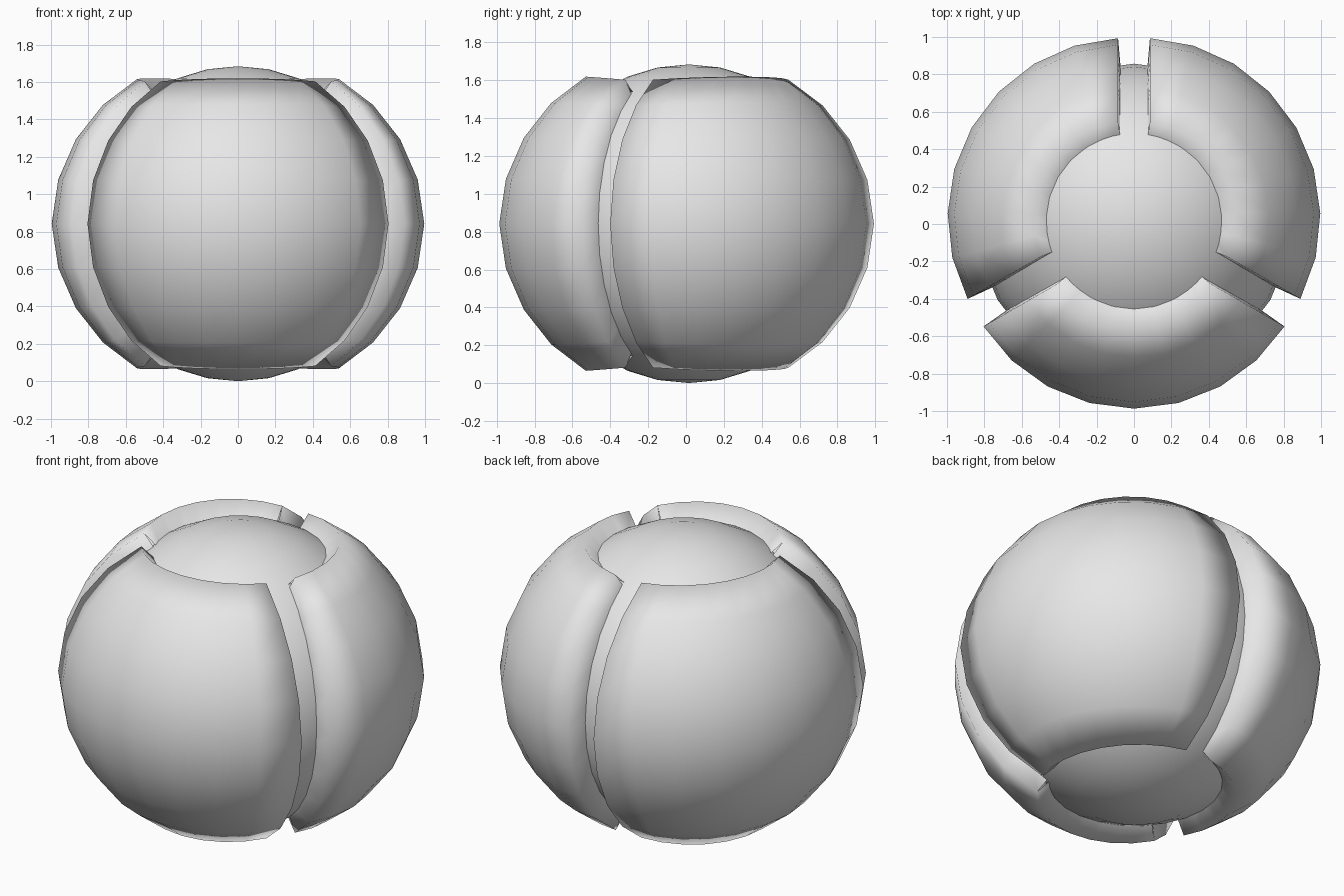
import bpy, bmesh, math

if "Cube" in bpy.data.objects:
    bpy.data.objects.remove(bpy.data.objects["Cube"])

N = 8                      # grid cells across a panel
MID_Y, MID_Z = 0.015, 0.842
SKIN = 0.025               # distance between a part and its outline skin

grey = bpy.data.materials.new("light_grey")
grey.diffuse_color = (0.8, 0.8, 0.8, 1)
grey.use_nodes = True
grey.node_tree.nodes["Principled BSDF"].inputs["Base Color"].default_value = grey.diffuse_color


def finish(name, bm, flip=False):
    """Turn a bmesh into a smooth grey object."""
    if flip:
        bmesh.ops.reverse_faces(bm, faces=bm.faces[:])
    for f in bm.faces:
        f.smooth = True
    me = bpy.data.meshes.new(name)
    bm.to_mesh(me)
    bm.free()
    me.materials.append(grey)
    ob = bpy.data.objects.new(name, me)
    ob.location = (0, MID_Y, MID_Z)
    bpy.context.collection.objects.link(ob)
    return ob


def panel_point(k, l, heading, inset):
    """Point on a panel; the outermost ring of the grid is the foot of the side walls."""
    u = max(-1, min(1, 2 * (k - 1) / N - 1))
    v = max(-1, min(1, 2 * (l - 1) / N - 1))
    foot = k in (0, N + 2) or l in (0, N + 2)
    r = 1.002 - 0.02 * u * u - 0.053 * abs(v) ** 1.5 - inset
    lat = math.radians(55) * v - inset * v
    rho = r * math.cos(lat)
    # grooves between panels keep a constant width
    half = math.radians(60) - math.asin((0.085 + 0.8 * inset) / rho)
    az = heading + u * half
    if foot:
        r = 0.75
        if l in (0, N + 2):
            lat += 0.04 * v
    return (r * math.cos(lat) * math.cos(az),
            r * math.cos(lat) * math.sin(az),
            r * math.sin(lat))


def panel(name, heading, inset, flip=False):
    bm = bmesh.new()
    size = N + 3
    g = [[bm.verts.new(panel_point(k, l, heading, inset)) for l in range(size)]
         for k in range(size)]
    last = size - 2
    for k in range(last + 1):
        for l in range(last + 1):
            if k in (0, last) and l in (0, last):
                continue
            bm.faces.new((g[k][l], g[k + 1][l], g[k + 1][l + 1], g[k][l + 1]))
    bmesh.ops.remove_doubles(bm, verts=bm.verts[:], dist=0.0005)
    bmesh.ops.delete(bm, geom=[v for v in bm.verts if not v.link_faces], context='VERTS')
    return finish(name, bm, flip)


def core(name, radius, flip=False):
    bm = bmesh.new()
    bmesh.ops.create_uvsphere(bm, u_segments=24, v_segments=16, radius=radius)
    return finish(name, bm, flip)


# Inner ball with its inward-facing outline skin
core("core_ball", 0.842 - SKIN)
core("core_outline", 0.842, flip=True)

# Three curved shell panels, each with an inward-facing outline skin
for label, deg in (("front", -90), ("right", 30), ("left", 150)):
    panel(label + "_panel", math.radians(deg), SKIN)
    panel(label + "_panel_outline", math.radians(deg), 0, flip=True)
